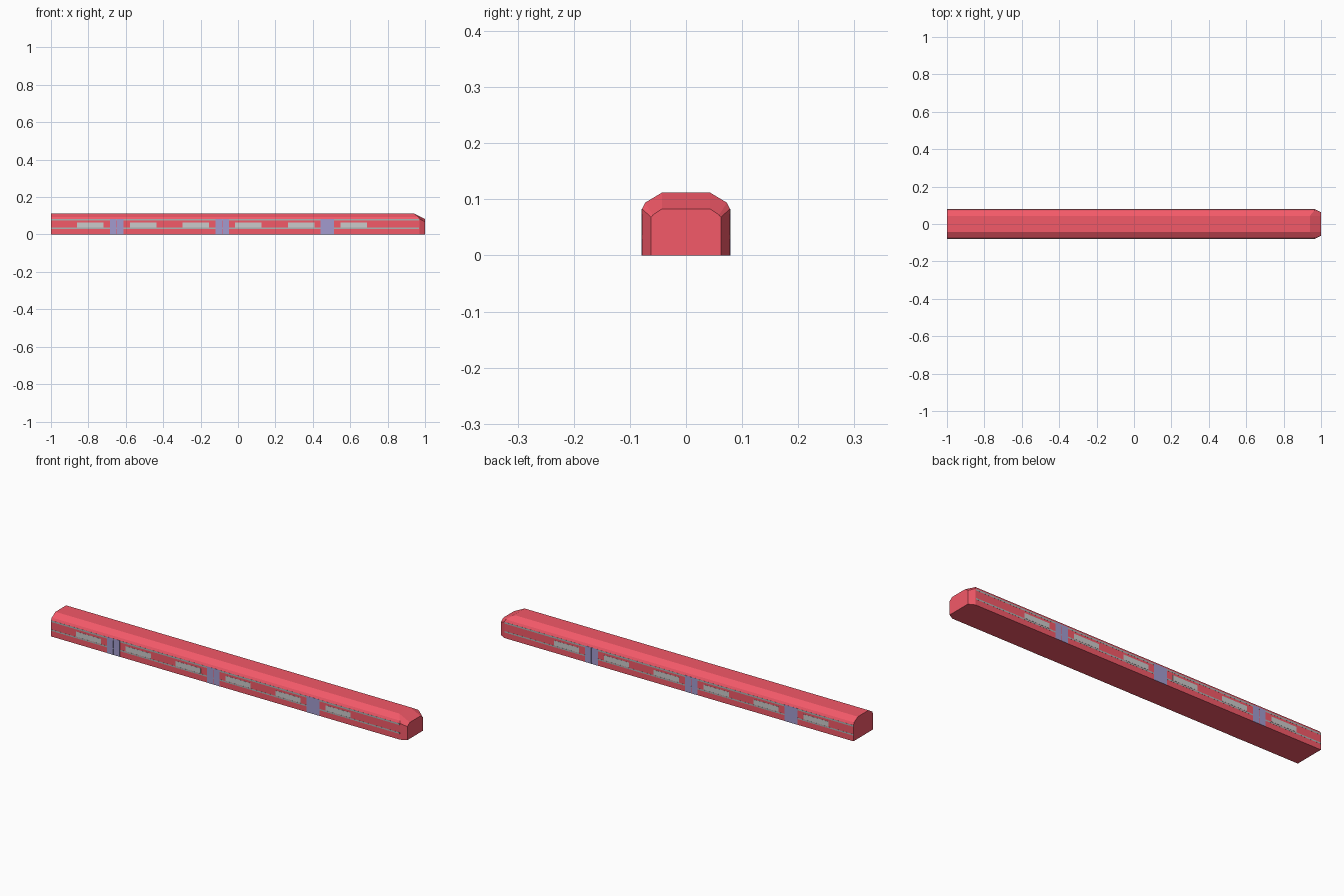
import bpy, bmesh

if "Cube" in bpy.data.objects:
    bpy.data.objects.remove(bpy.data.objects["Cube"])


def material(name, rgb):
    m = bpy.data.materials.new(name)
    m.diffuse_color = (*rgb, 1)
    m.use_nodes = True
    m.node_tree.nodes["Principled BSDF"].inputs["Base Color"].default_value = m.diffuse_color
    return m


RED = material("red_paint", (0.9, 0.1, 0.14))
GLASS = material("window_glass", (0.75, 0.75, 0.76))
TRIM = material("grey_trim", (0.42, 0.45, 0.45))
DOOR = material("door_paint", (0.36, 0.33, 0.62))
SIDE, PROUD = 0.0785, 0.0792


def finish(bm, name, mat):
    bmesh.ops.recalc_face_normals(bm, faces=bm.faces)
    me = bpy.data.meshes.new(name)
    bm.to_mesh(me)
    bm.free()
    me.materials.append(mat)
    ob = bpy.data.objects.new(name, me)
    bpy.context.collection.objects.link(ob)
    return ob


def side_panel(name, x0, x1, z0, z1, mat, proud=PROUD):
    """Thin plate on the front side, mirrored to the back side."""
    bm = bmesh.new()
    bmesh.ops.create_cube(bm, size=1)
    y0, y1 = -proud, -SIDE + 0.001
    for v in bm.verts:
        v.co.x = x1 if v.co.x > 0 else x0
        v.co.y = y1 if v.co.y > 0 else y0
        v.co.z = z1 if v.co.z > 0 else z0
    ob = finish(bm, name, mat)
    ob.modifiers.new("both_sides", 'MIRROR').use_axis = (False, True, False)
    return ob


# Carriage body: half sections as (x, y, z) lofted from tail to tapered nose
profile = [(SIDE, 0), (SIDE, 0.083), (0.073, 0.094), (0.043, 0.112)]
tail = [(-1, y, z) for y, z in profile]
shoulder = [(x, y, z) for x, (y, z) in zip((0.97, 0.97, 0.965, 0.94), profile)]
nose = [(1, 0.062, 0), (1, 0.062, 0.068), (1, 0.059, 0.072), (1, 0.043, 0.083)]
bm = bmesh.new()
rings = []
for half in (tail, shoulder, nose):
    full = half + [(x, -y, z) for x, y, z in reversed(half)]
    rings.append([bm.verts.new(p) for p in full])
for a, b in zip(rings, rings[1:]):
    for i in range(len(a)):
        j = (i + 1) % len(a)
        bm.faces.new((a[i], a[j], b[j], b[i]))
bm.faces.new(rings[0])
bm.faces.new(rings[-1])
finish(bm, "carriage_body", RED)

# Long trim stripes
side_panel("upper_stripe", -1, 0.968, 0.074, 0.082, TRIM, 0.0789)
side_panel("lower_stripe", -1, 0.968, 0.029, 0.036, TRIM, 0.0789)

# Six windows per side
for i in range(6):
    cx = -0.789 + i * 0.2816
    side_panel(f"window_{i + 1}", cx - 0.071, cx + 0.071, 0.037, 0.063, GLASS)

# Three double doors per side
for i in range(3):
    cx = -0.648 + i * 0.5632
    side_panel(f"door_{i + 1}_left", cx - 0.036, cx - 0.001, 0, 0.083, DOOR)
    side_panel(f"door_{i + 1}_right", cx + 0.001, cx + 0.036, 0, 0.083, DOOR)
